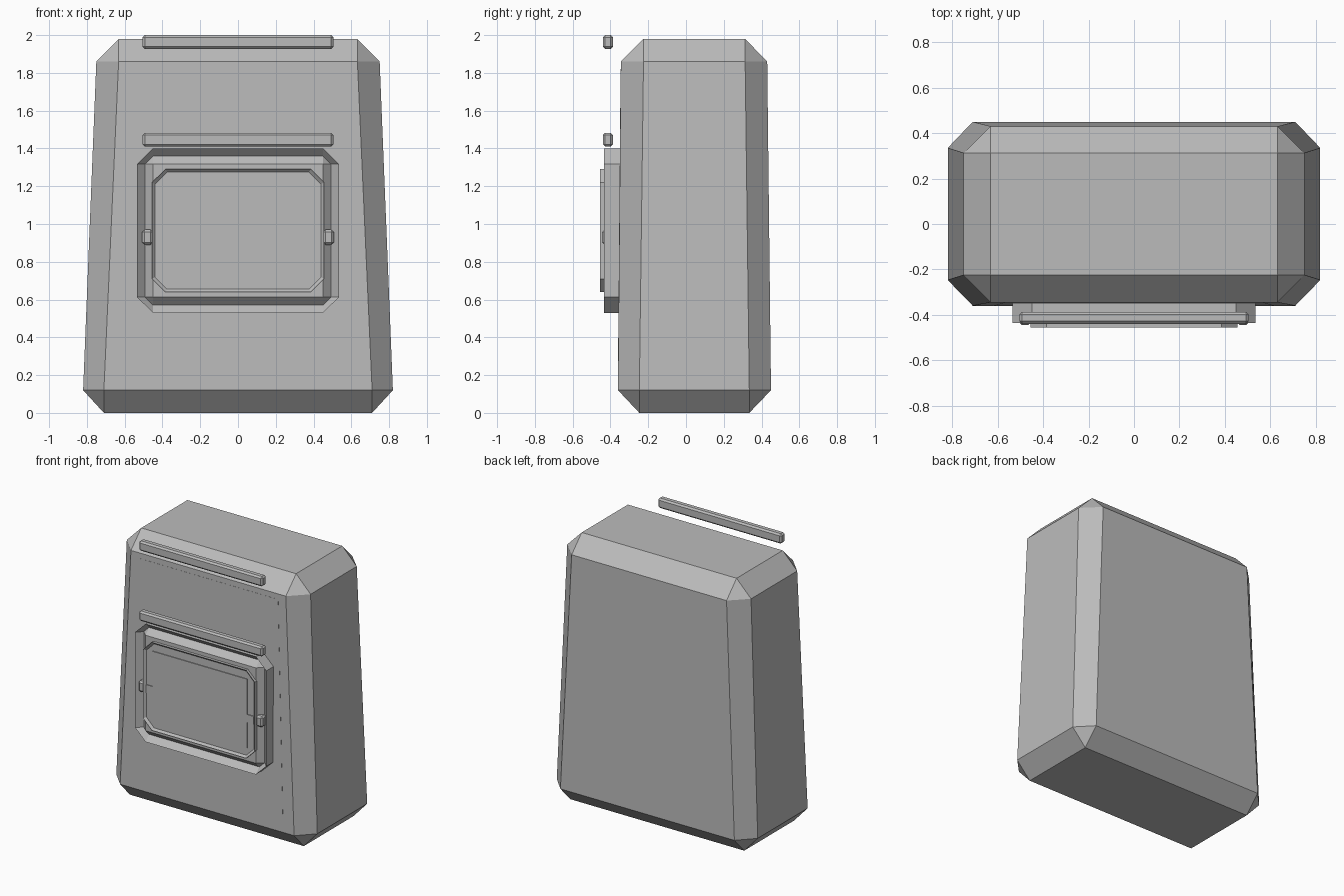
import bpy, bmesh

if "Cube" in bpy.data.objects:
    bpy.data.objects.remove(bpy.data.objects["Cube"])

grey = bpy.data.materials.new("plain grey")
grey.diffuse_color = (0.5, 0.5, 0.5, 1)
grey.use_nodes = True
grey.node_tree.nodes["Principled BSDF"].inputs["Base Color"].default_value = grey.diffuse_color


def add_object(name, bm):
    """Turn a bmesh into a grey object."""
    bmesh.ops.recalc_face_normals(bm, faces=bm.faces)
    mesh = bpy.data.meshes.new(name)
    bm.to_mesh(mesh)
    bm.free()
    mesh.materials.append(grey)
    obj = bpy.data.objects.new(name, mesh)
    bpy.context.collection.objects.link(obj)
    return obj


def octagon(x, z0, z1, cx, cz):
    """Rectangle outline with cut corners, in x and z."""
    return [(x, z0 + cz), (x, z1 - cz), (x - cx, z1), (cx - x, z1),
            (-x, z1 - cz), (-x, z0 + cz), (cx - x, z0), (x - cx, z0)]


def loft(name, rings):
    """Join (y, outline) rings and cap both ends."""
    bm = bmesh.new()
    loops = [[bm.verts.new((x, y, z)) for x, z in pts] for y, pts in rings]
    for a, b in zip(loops, loops[1:]):
        for i in range(len(a)):
            j = (i + 1) % len(a)
            bm.faces.new((a[i], a[j], b[j], b[i]))
    bm.faces.new(loops[0])
    bm.faces.new(loops[-1])
    bmesh.ops.remove_doubles(bm, verts=bm.verts, dist=0.0005)
    return add_object(name, bm)


def box(name, x0, x1, y0, y1, z0, z1, bevel):
    bm = bmesh.new()
    bmesh.ops.create_cube(bm, size=1)
    for v in bm.verts:
        v.co = (x1 if v.co.x > 0 else x0, y1 if v.co.y > 0 else y0,
                z1 if v.co.z > 0 else z0)
    if bevel:
        bmesh.ops.bevel(bm, geom=bm.edges[:], offset=bevel, segments=1,
                        affect='EDGES')
    return add_object(name, bm)


# Tapered body with wide chamfers on every edge
bm = bmesh.new()
for z, cap, x, xi, yf, yfi, yb, ybi in (
        (0.12, 0.0, 0.82, 0.71, -0.36, -0.247, 0.45, 0.335),
        (1.86, 1.98, 0.75, 0.632, -0.345, -0.225, 0.43, 0.313)):
    for s in (-1, 1):
        for p in ((s * xi, yf, z), (s * x, yfi, z), (s * xi, yb, z),
                  (s * x, ybi, z), (s * xi, yfi, cap), (s * xi, ybi, cap)):
            bm.verts.new(p)
bmesh.ops.convex_hull(bm, input=bm.verts[:])
bmesh.ops.dissolve_limit(bm, angle_limit=0.06, verts=bm.verts[:],
                         edges=bm.edges[:])
add_object("body", bm)

# Thin front panel, following the slope of the body
bm = bmesh.new()
corners = [(-0.62, -0.3597, 0.165), (0.62, -0.3597, 0.165),
           (0.57, -0.3453, 1.82), (-0.57, -0.3453, 1.82)]
front = [bm.verts.new((x, y - 0.001, z)) for x, y, z in corners]
back = [bm.verts.new((x, y + 0.004, z)) for x, y, z in corners]
bm.faces.new(front)
bm.faces.new(back)
for i in range(4):
    j = (i + 1) % 4
    bm.faces.new((front[i], front[j], back[j], back[i]))
add_object("front_panel", bm)

# Pocket frame with a V groove around its rim
outer = octagon(0.535, 0.53, 1.40, 0.085, 0.083)
loft("pocket_frame", [
    (-0.34, outer), (-0.435, outer),
    (-0.394, octagon(0.493, 0.571, 1.359, 0.043, 0.042)),
    (-0.435, octagon(0.45, 0.613, 1.317, 0, 0))])

# Pocket door: raised rim, sunken face and a fine groove round the centre
rim = octagon(0.455, 0.64, 1.29, 0.07, 0.07)
inner = octagon(0.44, 0.655, 1.275, 0.064, 0.064)
loft("pocket_door", [(-0.40, rim), (-0.455, rim), (-0.44, inner)])

# Centre plate with a side tab towards each latch
half = [(0.385, 0.71), (0.385, 0.90), (0.44, 0.90),
        (0.44, 0.96), (0.385, 0.96), (0.385, 1.22)]
plate = half + [(-x, z) for x, z in reversed(half)]
loft("centre_plate", [(-0.436, plate), (-0.446, plate)])

# Latches on both sides of the door
for s, side in ((-1, "left"), (1, "right")):
    x0, x1 = sorted((s * 0.452, s * 0.507))
    box(side + "_latch", x0, x1, -0.444, -0.385, 0.89, 0.97, 0.012)

# Carry bars above the pocket and at the top
box("pocket_bar", -0.505, 0.505, -0.44, -0.387, 1.41, 1.483, 0.012)
box("top_bar", -0.505, 0.505, -0.44, -0.387, 1.927, 2.0, 0.012)
